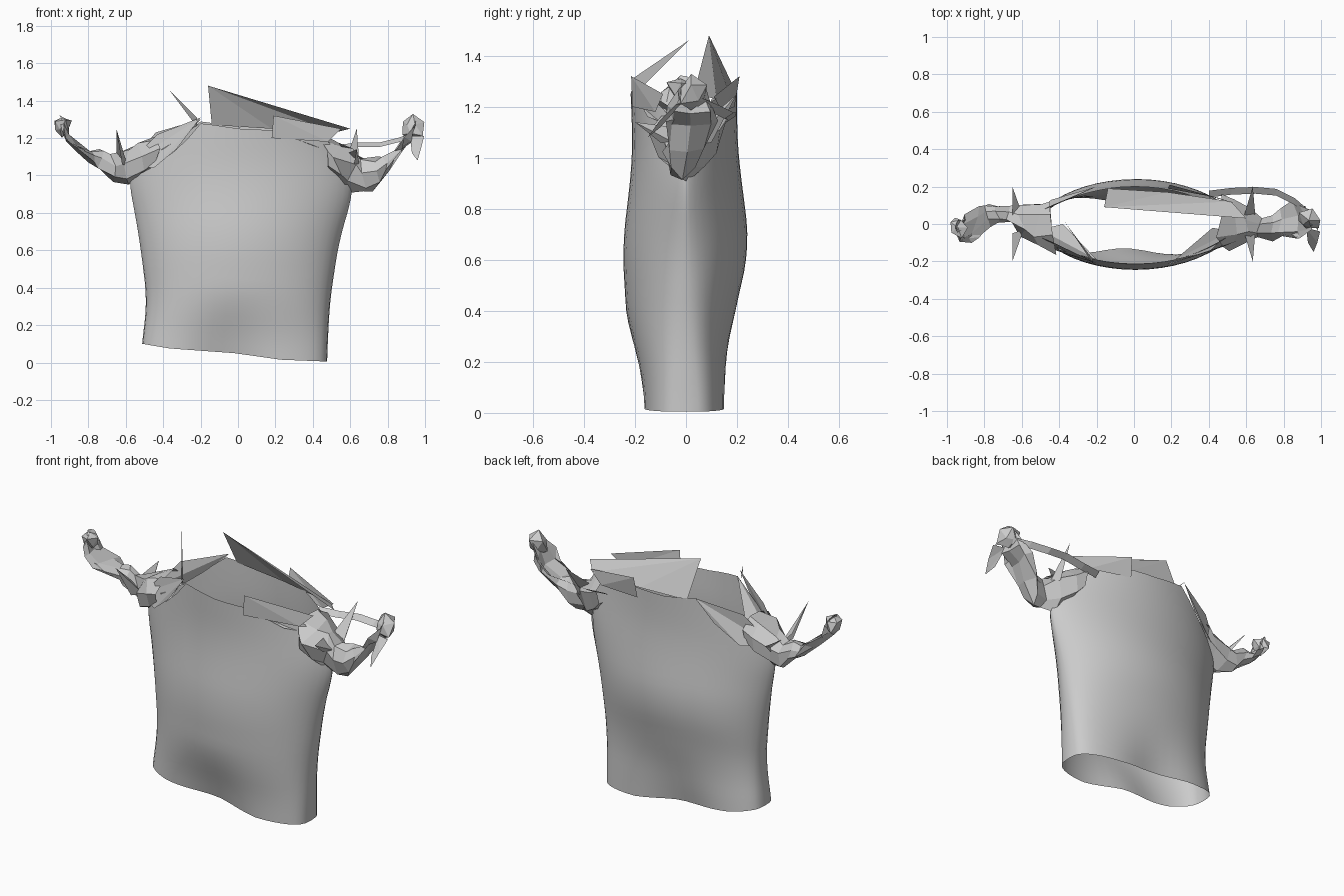
import bpy, bmesh, math, random
from mathutils import Vector

random.seed(4)


def make(name, verts, faces, smooth=False):
    me = bpy.data.meshes.new(name)
    me.from_pydata([Vector(v) for v in verts], [], faces)
    me.update()
    ob = bpy.data.objects.new(name, me)
    bpy.context.collection.objects.link(ob)
    for p in me.polygons:
        p.use_smooth = smooth
    return ob


def interp(table, x, col=1):
    if x <= table[0][0]:
        return table[0][col]
    for a, b in zip(table, table[1:]):
        if x <= b[0]:
            k = (x - a[0]) / (b[0] - a[0])
            return a[col] + (b[col] - a[col]) * k
    return table[-1][col]


def soft(table, x, col):
    # averaged lookup, so the cloth has no hard bands
    return sum(interp(table, x + d, col) for d in (-0.1, -0.05, 0, 0.05, 0.1)) / 5


def loft(name, rings, smooth=False):
    n = len(rings[0])
    faces = [(i * n + j, i * n + (j + 1) % n, (i + 1) * n + (j + 1) % n, (i + 1) * n + j)
             for i in range(len(rings) - 1) for j in range(n)]
    return make(name, [v for r in rings for v in r], faces, smooth)


# Shirt body: open tube; columns are z, left x, right x, front y, back y, section power
PROFILE = [(0.0, -0.52, 0.475, -0.185, 0.17, 0.30),
           (0.10, -0.515, 0.48, -0.185, 0.17, 0.33),
           (0.32, -0.485, 0.49, -0.23, 0.175, 0.45),
           (0.65, -0.525, 0.54, -0.25, 0.25, 0.6),
           (0.90, -0.57, 0.615, -0.22, 0.22, 0.72),
           (1.00, -0.59, 0.62, -0.21, 0.205, 0.75),
           (1.10, -0.57, 0.58, -0.21, 0.20, 0.75),
           (1.30, -0.52, 0.53, -0.22, 0.20, 0.75)]
HEM = [(-1, 0.10), (-0.7, 0.075), (0, 0.05), (0.5, 0.015), (1, 0.005)]
NECK_FRONT = [(-1, 0.98), (-0.75, 1.06), (-0.55, 1.16), (-0.38, 1.28), (0, 1.25),
              (0.4, 1.24), (0.85, 1.2), (0.93, 1.08), (1, 0.95)]
NECK_BACK = [(-1, 0.98), (-0.92, 1.03), (-0.8, 1.08), (-0.6, 1.18), (-0.4, 1.29), (0, 1.26),
             (0.6, 1.25), (0.9, 1.2), (0.95, 1.06), (1, 0.95)]
rings = []
for i in range(25):
    t, ring = i / 24, []
    for j in range(48):
        a = 2 * math.pi * j / 48
        u, s = math.cos(a), math.sin(a)
        top = interp(NECK_BACK if s > 0 else NECK_FRONT, u)
        z = interp(HEM, u) * (1 - t) + top * t
        lx, rx, fy, by, p = (soft(PROFILE, z, c) for c in range(1, 6))
        x = (lx + rx) / 2 + u * (rx - lx) / 2
        y = (by if s > 0 else fy) * max(0.0, 1 - u * u) ** p
        # hem sags inward at the middle of front and back
        y *= 1 - 0.38 * math.exp(-((u + 0.08) / 0.4) ** 2) * max(0, 1 - z / 0.4) ** 1.5
        ring.append((x, y, z))
    rings.append(ring)
loft("shirt_body", rings, True)


# Crumpled sleeves: few-sided tubes, columns are x, y, z, half depth, half height
def sleeve(name, path):
    rs = []
    for x, y, z, ry, rz in path:
        ring = []
        for j in range(7):
            a = 2 * math.pi * j / 7 + 0.3
            k = random.uniform(0.75, 1.15)
            ring.append((x + random.uniform(-0.025, 0.025),
                         y + ry * k * math.cos(a), z + rz * k * math.sin(a)))
        rs.append(ring)
    return loft(name, rs)


sleeve("left_sleeve", [(-0.43, 0.0, 1.13, 0.15, 0.09), (-0.52, 0.0, 1.09, 0.13, 0.09),
                       (-0.60, 0.02, 1.05, 0.09, 0.09), (-0.66, 0.05, 1.04, 0.05, 0.08),
                       (-0.73, 0.05, 1.085, 0.05, 0.06), (-0.79, 0.05, 1.10, 0.06, 0.04),
                       (-0.85, 0.0, 1.15, 0.11, 0.015), (-0.90, -0.03, 1.20, 0.08, 0.02),
                       (-0.93, -0.03, 1.25, 0.06, 0.04), (-0.94, -0.01, 1.30, 0.03, 0.03)])
sleeve("right_sleeve", [(0.46, 0.0, 1.12, 0.15, 0.09), (0.53, 0.0, 1.08, 0.13, 0.10),
                        (0.61, 0.0, 1.04, 0.08, 0.12), (0.67, -0.02, 1.0, 0.05, 0.09),
                        (0.74, -0.02, 1.01, 0.07, 0.09), (0.79, 0.0, 1.06, 0.08, 0.04),
                        (0.86, 0.01, 1.14, 0.11, 0.015), (0.91, 0.01, 1.20, 0.09, 0.03),
                        (0.93, 0.02, 1.26, 0.06, 0.04)])


# Bunched cuffs
def cuff(name, centre, size):
    bm = bmesh.new()
    bmesh.ops.create_icosphere(bm, subdivisions=1, radius=1)
    for v in bm.verts:
        k = random.uniform(0.65, 1.15)
        v.co = Vector([c + s * k * q for c, s, q in zip(centre, size, v.co)])
    me = bpy.data.meshes.new(name)
    bm.to_mesh(me)
    bm.free()
    bpy.context.collection.objects.link(bpy.data.objects.new(name, me))


cuff("left_cuff", (-0.94, -0.02, 1.265), (0.06, 0.06, 0.065))
cuff("right_cuff", (0.935, 0.02, 1.25), (0.065, 0.07, 0.075))


# Loose folded cloth pieces
def flap(name, *verts):
    make(name, verts, [(0, i, i + 1) for i in range(1, len(verts) - 1)])


flap("back_collar_panel", (-0.16, 0.09, 1.48), (0.60, 0.03, 1.25), (0.52, 0.12, 1.23),
     (0.18, 0.17, 1.25), (-0.14, 0.19, 1.27))
flap("front_collar_point", (-0.37, 0.01, 1.46), (-0.22, -0.21, 1.31), (-0.22, -0.19, 1.26))
flap("back_collar_point", (0.19, 0.21, 1.32), (0.54, 0.11, 1.24), (0.45, 0.14, 1.18), (0.18, 0.19, 1.2))
flap("front_collar_fold", (0.19, -0.215, 1.32), (0.55, -0.09, 1.25), (0.48, -0.12, 1.18), (0.18, -0.21, 1.2))
flap("left_shoulder_fold", (-0.2, -0.21, 1.31), (-0.43, -0.10, 1.22), (-0.60, -0.03, 1.05),
     (-0.45, -0.13, 1.04), (-0.33, -0.17, 1.14))
flap("left_back_fold", (-0.2, 0.2, 1.30), (-0.44, 0.1, 1.23), (-0.58, 0.03, 1.06),
     (-0.44, 0.13, 1.06), (-0.3, 0.17, 1.17))
# Turned-in shoulder edges that narrow the neck opening
flap("left_inner_fold", (-0.2, -0.19, 1.28), (-0.38, 0.0, 1.16), (-0.5, -0.03, 1.11), (-0.4, -0.14, 1.14))
flap("right_inner_fold", (0.22, -0.19, 1.23), (0.42, -0.02, 1.17), (0.52, -0.04, 1.12), (0.4, -0.15, 1.16))
for name, x, lean in (("left", -0.62, -0.03), ("right", 0.62, 0.015)):
    for tag, s in (("front", -1), ("back", 1)):
        tip = 1.25 if (s > 0) == (x > 0) else 1.14
        flap(f"{name}_{tag}_spike", (x + lean, s * 0.2, tip), (x - 0.03, s * 0.05, 1.12),
             (x + 0.03, s * 0.03, 1.05), (x, s * 0.1, 1.06))

# Hanging cuff tail and the strap over the right sleeve
flap("right_cuff_tail", (0.92, -0.02, 1.21), (0.995, -0.04, 1.21), (0.98, -0.1, 1.15),
     (0.96, -0.15, 1.08), (0.93, -0.1, 1.12))
STRAP = [(0.40, 0.16, 1.15), (0.52, 0.175, 1.15), (0.65, 0.18, 1.165), (0.76, 0.17, 1.165),
         (0.86, 0.12, 1.19), (0.94, 0.05, 1.22), (0.985, -0.02, 1.22)]
verts = [(x, y + s * 0.018, z + s * 0.012) for x, y, z in STRAP for s in (-1, 1)]
make("right_strap", verts, [(2 * i, 2 * i + 1, 2 * i + 3, 2 * i + 2) for i in range(len(STRAP) - 1)])
